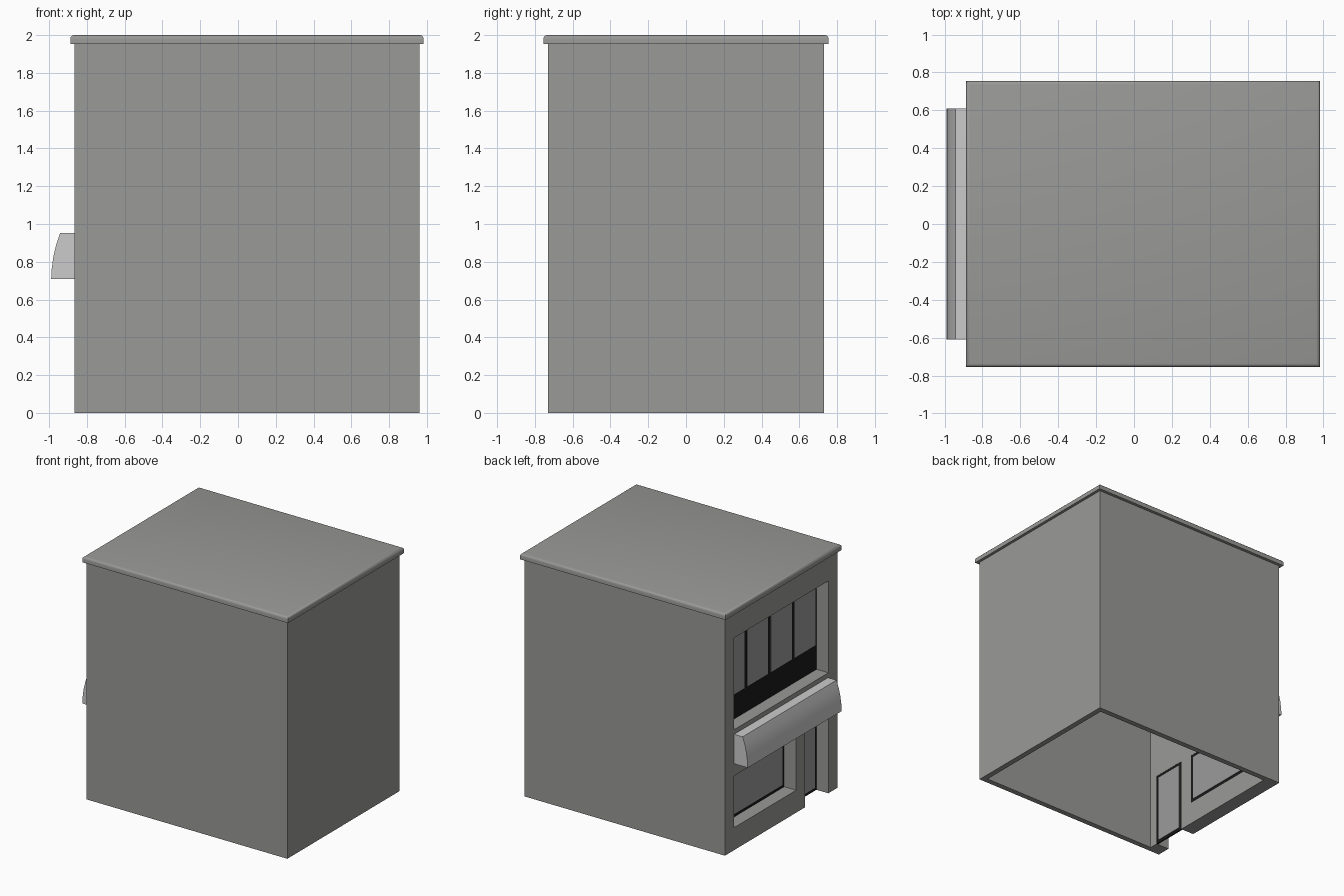
import bpy, bmesh, math

if "Cube" in bpy.data.objects:
    bpy.data.objects.remove(bpy.data.objects["Cube"])


def material(name, c):
    m = bpy.data.materials.new(name)
    m.diffuse_color = (*c, 1)
    m.use_nodes = True
    m.node_tree.nodes["Principled BSDF"].inputs["Base Color"].default_value = m.diffuse_color
    return m


WALL = material("wall_grey", (0.32, 0.32, 0.31))
BLACK = material("frame_black", (0.01, 0.01, 0.01))
GLASS = material("pane_grey", (0.33, 0.33, 0.33))


def box(name, x, y, z, mat=None):
    """Box from (min, max) ranges on each axis."""
    bpy.ops.mesh.primitive_cube_add(size=1, location=[sum(r) / 2 for r in (x, y, z)])
    ob = bpy.context.object
    ob.name = name
    ob.scale = [r[1] - r[0] for r in (x, y, z)]
    bpy.ops.object.transform_apply(location=True, rotation=False, scale=True)
    if mat:
        ob.data.materials.append(mat)
    return ob


def cut(target, x, y, z):
    cutter = box("cutter", x, y, z)
    cutter.hide_render = True
    mod = target.modifiers.new("cut", "BOOLEAN")
    mod.operation = "DIFFERENCE"
    mod.solver = "EXACT"
    mod.object = cutter
    bpy.context.view_layer.objects.active = target
    bpy.ops.object.modifier_apply(modifier=mod.name)
    bpy.data.objects.remove(cutter, do_unlink=True)


# Hollow walls, open at the bottom, thicker on the shop front (-x)
FRONT, INNER = -0.865, -0.745
walls = box("walls", (FRONT, 0.96), (-0.73, 0.73), (0, 1.955), WALL)
cut(walls, (INNER, 0.915), (-0.685, 0.685), (-0.2, 2.2))

# Openings: (y range, z range)
UPPER = ((-0.615, 0.615), (0.99, 1.745))
SHOP = ((-0.195, 0.615), (0.185, 0.61))
DOOR = ((-0.613, -0.313), (0, 0.61))
for y, z in (UPPER, SHOP, DOOR):
    cut(walls, (-1, -0.70), y, (z[0] if z[0] > 0 else -0.1, z[1]))


# Black frames with grey panes standing slightly proud on both sides
def glazing(name, y, z, panes, border, sill):
    box(name + "_frame", (-0.757, -0.746), y, z, BLACK)
    step = (y[1] - y[0]) / panes
    for i in range(panes):
        y0 = y[0] + i * step
        box(f"{name}_pane_{i + 1}", (-0.760, -0.743),
            (y0 + border, y0 + step - border), (z[0] + sill, z[1] - border), GLASS)


glazing("upper_window", *UPPER, 4, 0.018, 0.205)
glazing("shop_window", *SHOP, 1, 0.025, 0.025)
glazing("door", *DOOR, 1, 0.025, 0.025)

# Roof slab with rounded upper edges
roof = box("roof", (-0.888, 0.983), (-0.755, 0.755), (1.953, 2.0), WALL)
bm = bmesh.new()
bm.from_mesh(roof.data)
top = [e for e in bm.edges if all(v.co.z > 1.99 for v in e.verts)]
bmesh.ops.bevel(bm, geom=top, offset=0.02, segments=3, profile=0.5, affect="EDGES")
bm.to_mesh(roof.data)
bm.free()

# Awning: curved side profile extruded across the front
profile = [(FRONT, 0.71), (-0.989, 0.71), (-0.986, 0.765), (-0.977, 0.83),
           (-0.963, 0.89), (-0.942, 0.952), (FRONT, 0.952)]
bm = bmesh.new()
face = bm.faces.new([bm.verts.new((x, -0.61, z)) for x, z in profile])
ext = bmesh.ops.extrude_face_region(bm, geom=[face], use_keep_orig=True)
bmesh.ops.translate(bm, vec=(0, 1.22, 0),
                    verts=[g for g in ext["geom"] if isinstance(g, bmesh.types.BMVert)])
bmesh.ops.recalc_face_normals(bm, faces=bm.faces)
mesh = bpy.data.meshes.new("awning")
bm.to_mesh(mesh)
bm.free()
awning = bpy.data.objects.new("awning", mesh)
bpy.context.collection.objects.link(awning)

# Smooth the curved parts, keeping sharp edges
for ob in (awning, roof):
    bpy.ops.object.select_all(action="DESELECT")
    ob.select_set(True)
    bpy.context.view_layer.objects.active = ob
    bpy.ops.object.shade_smooth_by_angle(angle=math.radians(35))
